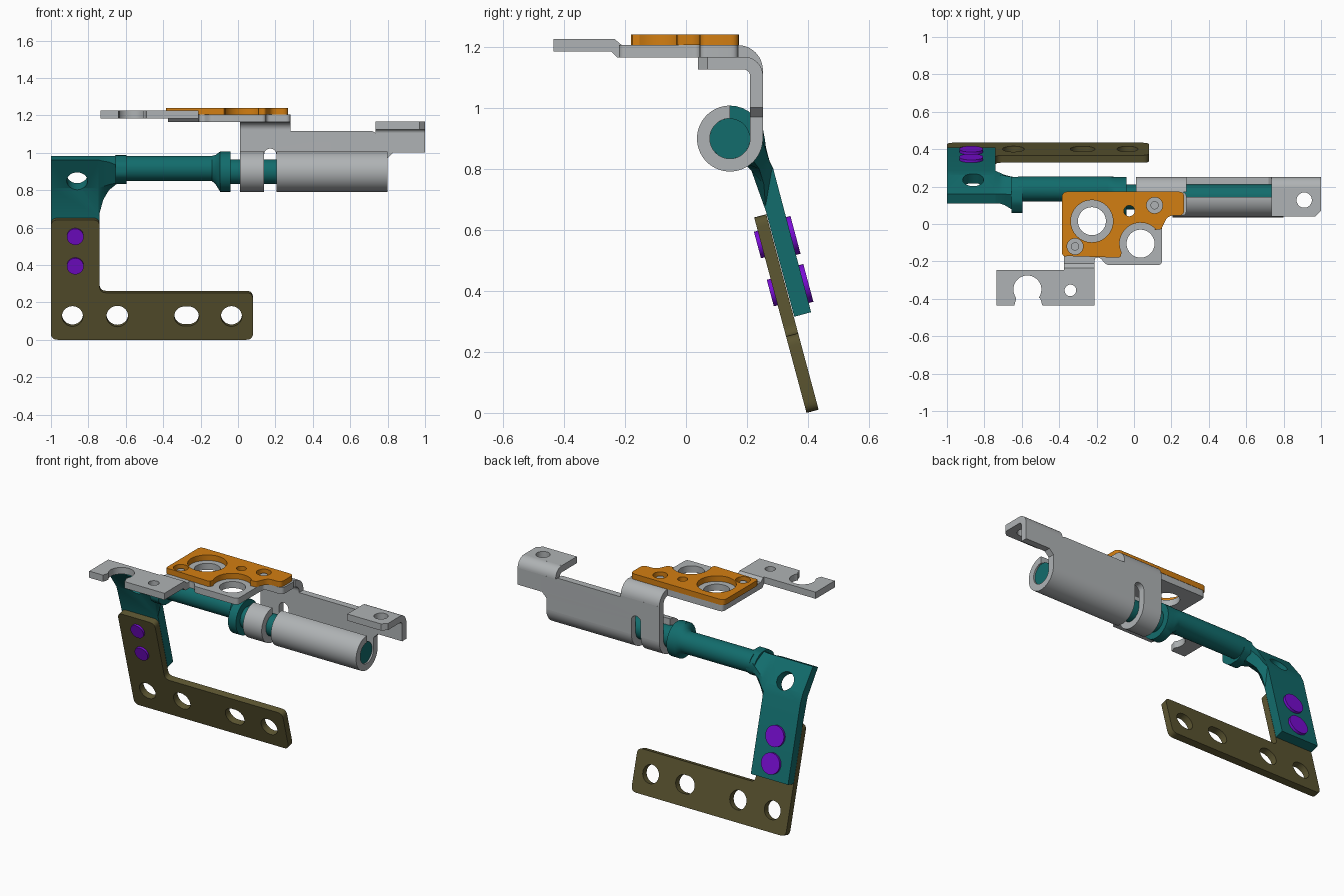
import bpy, bmesh, math
from mathutils import Matrix, Vector

if "Cube" in bpy.data.objects:
    bpy.data.objects.remove(bpy.data.objects["Cube"])

def material(name, rgb):
    m = bpy.data.materials.new(name)
    m.diffuse_color = (*rgb, 1)
    m.use_nodes = True
    m.node_tree.nodes["Principled BSDF"].inputs["Base Color"].default_value = m.diffuse_color
    return m

SILVER = material("silver", (0.43, 0.45, 0.46))
TEAL = material("teal", (0.006, 0.15, 0.15))
OLIVE = material("olive", (0.105, 0.09, 0.03))
ORANGE = material("orange", (0.65, 0.21, 0.006))
PURPLE = material("purple", (0.19, 0.004, 0.65))

def frame(u, v, origin=(0, 0, 0)):
    u, v = Vector(u), Vector(v)
    m = Matrix((u, v, u.cross(v))).transposed().to_4x4()
    m.translation = origin
    return m

TOP = frame((1, 0, 0), (0, 1, 0))        # outline in x, y; depth is z
SIDE = frame((0, 1, 0), (0, 0, 1))       # outline in y, z; depth is x
FRONT = frame((1, 0, 0), (0, 0, 1))      # outline in x, z; depth is -y
T = math.radians(15)
TILT = frame((1, 0, 0), (0, -math.sin(T), math.cos(T)), (0, 0.395, 0))

def arc(cx, cy, r, a0, a1, n=24):
    steps = [math.radians(a0 + (a1 - a0) * i / n) for i in range(n + 1)]
    return [(cx + r * math.cos(a), cy + r * math.sin(a)) for a in steps]

def circle(cx, cy, r, n=32):
    return arc(cx, cy, r, 0, 360, n)[:-1]

def slot(cx, cy, r, half):
    return arc(cx + half, cy, r, -90, 90, 14) + arc(cx - half, cy, r, 90, 270, 14)

def rounded(pts, r, n=5):
    """Round every corner of an outline."""
    out = []
    for i, p in enumerate(pts):
        p = Vector(p)
        a, b = Vector(pts[i - 1]) - p, Vector(pts[(i + 1) % len(pts)]) - p
        d = min(r, a.length * 0.45, b.length * 0.45)
        s, e = p + a.normalized() * d, p + b.normalized() * d
        for k in range(n + 1):
            t = k / n
            out.append(tuple(s * (1 - t) ** 2 + p * 2 * t * (1 - t) + e * t * t))
    return out

def finish(name, mesh, mat):
    bm = bmesh.new()
    bm.from_mesh(mesh)
    bmesh.ops.remove_doubles(bm, verts=bm.verts, dist=0.0003)
    bmesh.ops.recalc_face_normals(bm, faces=bm.faces)
    bm.to_mesh(mesh)
    bm.free()
    mesh.materials.clear()
    mesh.materials.append(mat)
    ob = bpy.data.objects.new(name, mesh)
    bpy.context.collection.objects.link(ob)
    bpy.ops.object.select_all(action='DESELECT')
    ob.select_set(True)
    bpy.context.view_layer.objects.active = ob
    bpy.ops.object.shade_smooth_by_angle(angle=math.radians(30))
    return ob

def plate(name, mat, fr, w0, w1, outline, holes=()):
    """Extrude an outline with holes from depth w0 to w1."""
    cu = bpy.data.curves.new(name, 'CURVE')
    cu.dimensions, cu.fill_mode = '2D', 'BOTH'
    cu.extrude = (w1 - w0) / 2
    for pts in [outline, *holes]:
        sp = cu.splines.new('POLY')
        sp.points.add(len(pts) - 1)
        for q, (x, y) in zip(sp.points, pts):
            q.co = (x, y, 0, 1)
        sp.use_cyclic_u = True
    tmp = bpy.data.objects.new(name + "_curve", cu)
    bpy.context.collection.objects.link(tmp)
    dg = bpy.context.evaluated_depsgraph_get()
    mesh = bpy.data.meshes.new_from_object(tmp.evaluated_get(dg))
    bpy.data.objects.remove(tmp)
    mesh.transform(fr @ Matrix.Translation((0, 0, (w0 + w1) / 2)))
    return finish(name, mesh, mat)

def loft(name, mat, sections):
    """Skin sections given as (x, [(y, z), ...])."""
    bm = bmesh.new()
    rings = [[bm.verts.new((x, y, z)) for y, z in pts] for x, pts in sections]
    for a, b in zip(rings, rings[1:]):
        for i in range(len(a)):
            bm.faces.new((a[i - 1], a[i], b[i], b[i - 1]))
    bm.faces.new(rings[0])
    bm.faces.new(rings[-1])
    mesh = bpy.data.meshes.new(name)
    bm.to_mesh(mesh)
    bm.free()
    return finish(name, mesh, mat)

# Tilted L bracket with its mounting holes
L = [(-1, 0), (0.08, 0), (0.08, 0.26), (-0.74, 0.26), (-0.74, 0.663), (-1, 0.663)]
plate("l_bracket", OLIVE, TILT, -0.041, 0, rounded(L, 0.035),
      [circle(-0.885, 0.13, 0.056), circle(-0.645, 0.13, 0.058),
       slot(-0.275, 0.13, 0.054, 0.012), circle(-0.035, 0.13, 0.056)])

# Rivets joining bracket and arm
for i, v in enumerate((0.41, 0.573)):
    plate(f"rivet_front_{i}", PURPLE, TILT, -0.02, 0.013, circle(-0.87, v, 0.045))
    plate(f"rivet_back_{i}", PURPLE, TILT, -0.116, -0.08, circle(-0.87, v, 0.064))

# Bent arm with a drilled hole
arm_profile = [(0.355, 0.315), (0.41, 0.33), (0.286, 0.80), (0.262, 0.85),
               (0.16, 0.982), (0.11, 0.96), (0.215, 0.81), (0.262, 0.66)]
arm = plate("arm", TEAL, SIDE, -1, -0.74, arm_profile)
drill = frame((1, 0, 0), (0, -0.57, 0.82), (0, 0.215, 0.868))
cutter = plate("arm_hole_cutter", TEAL, drill, -0.2, 0.2, circle(-0.86, 0, 0.056))
cutter.hide_render = True
cutter.hide_set(True)
cut = arm.modifiers.new("hole", 'BOOLEAN')
cut.object, cut.operation, cut.solver = cutter, 'DIFFERENCE', 'EXACT'

# Neck flowing from arm to shaft
loft("arm_neck", TEAL, [
    (-0.745, [(0.11, 0.96), (0.16, 0.982), (0.262, 0.85), (0.286, 0.80), (0.262, 0.66), (0.215, 0.81)]),
    (-0.72, [(0.11, 0.955), (0.16, 0.982), (0.262, 0.87), (0.275, 0.82), (0.255, 0.75), (0.205, 0.82)]),
    (-0.69, [(0.10, 0.95), (0.16, 0.982), (0.258, 0.90), (0.262, 0.86), (0.24, 0.80), (0.18, 0.83)]),
    (-0.64, [(0.07, 0.93), (0.155, 0.985), (0.25, 0.94), (0.25, 0.89), (0.21, 0.84), (0.13, 0.84)])])
oct_ring = [(0.155 + 0.105 * math.cos(a), 0.91 + 0.083 * math.sin(a))
            for a in (math.pi / 8 + k * math.pi / 4 for k in range(8))]
plate("neck_collar", TEAL, SIDE, -0.655, -0.597, rounded(oct_ring, 0.02, 3))

# Shaft, flared collar and inner pin
loft("shaft", TEAL, [(-0.62, circle(0.187, 0.916, 0.067)), (-0.14, circle(0.187, 0.916, 0.067)),
                     (-0.12, circle(0.175, 0.91, 0.078)), (-0.095, circle(0.144, 0.899, 0.108)),
                     (-0.04, circle(0.144, 0.899, 0.108))])
plate("pin", TEAL, SIDE, -0.06, 0.79, circle(0.144, 0.899, 0.066))

# Rolled barrels open toward the upper back
roll = arc(0.144, 0.899, 0.108, 0, -270, 48) + arc(0.144, 0.899, 0.066, -270, 0, 48)
plate("barrel_ring", SILVER, SIDE, 0.01, 0.14, roll)
plate("barrel_tube", SILVER, SIDE, 0.205, 0.80, roll)

# Upright web joining barrels, top plate and lug
web = [(0.01, 0.899), (0.14, 0.899), (0.14, 0.99)] + arc(0.1725, 0.99, 0.0325, 180, 0, 10) + [
    (0.205, 0.899), (0.80, 0.899), (0.80, 0.97), (0.83, 1.0), (1, 1.0), (1, 1.106),
    (0.735, 1.106), (0.72, 1.115), (0.28, 1.115), (0.28, 1.124), (0.01, 1.124)]
plate("web", SILVER, FRONT, -0.252, -0.21, web)

def bend(cy, cz, r_out, r_in):
    return arc(cy, cz, r_out, 0, 90, 12) + arc(cy, cz, r_in, 90, 0, 12)
plate("top_bend", SILVER, SIDE, 0.01, 0.28, bend(0.17, 1.123, 0.082, 0.04))
plate("lug_bend", SILVER, SIDE, 0.735, 1, bend(0.19, 1.105, 0.062, 0.02))
lug = [(0.735, 0.191), (0.735, 0.04), (0.97, 0.04), (1, 0.07), (1, 0.191)]
plate("lug", SILVER, TOP, 1.125, 1.167, lug, [circle(0.91, 0.128, 0.041)])

# Top plate with its rounded ear
top = [(0.28, 0.171), (0.28, 0.045), (0.15, 0.045), (0.15, -0.22), (-0.15, -0.22),
       (-0.18, -0.18), (-0.21, -0.18), (-0.21, -0.215), (-0.375, -0.215), (-0.375, 0.171)]
plate("top_plate", SILVER, TOP, 1.164, 1.205, rounded(top, 0.025),
      [circle(-0.225, 0.015, 0.075), circle(0.035, -0.105, 0.075), circle(-0.025, 0.07, 0.029)])

# Raised hook wing and the joggle leading to it
joggle = [(-0.19, 1.164), (-0.19, 1.205), (-0.21, 1.205), (-0.235, 1.226), (-0.26, 1.226),
          (-0.26, 1.184), (-0.245, 1.184), (-0.225, 1.164)]
plate("joggle", SILVER, SIDE, -0.375, -0.21, joggle)
wing = [(-0.735, -0.245), (-0.735, -0.435), (-0.64, -0.435), (-0.63, -0.40)] + \
    arc(-0.57, -0.35, 0.075, 215, -35, 24) + [(-0.50, -0.40), (-0.49, -0.435), (-0.21, -0.435), (-0.21, -0.245)]
plate("hook_wing", SILVER, TOP, 1.184, 1.226, wing, [circle(-0.34, -0.355, 0.031)])

# Cover plate and the pins in its small holes
cover = rounded([(-0.385, -0.18), (-0.385, 0.173), (0.268, 0.173), (0.268, 0.045), (0.18, 0.045),
                 (0.145, -0.03), (0.12, -0.03)], 0.03)
cover += arc(0.035, -0.105, 0.112, 45, 205, 20) + [(-0.072, -0.175), (-0.08, -0.18)]
pins = [(0.11, 0.10), (-0.315, -0.12)]
plate("cover_plate", ORANGE, TOP, 1.205, 1.24, cover,
      [circle(-0.225, 0.015, 0.113), circle(-0.025, 0.07, 0.029)] + [circle(x, y, 0.043) for x, y in pins])
for i, (x, y) in enumerate(pins):
    plate(f"cover_pin_{i}", SILVER, TOP, 1.20, 1.225, circle(x, y, 0.022, 20))
